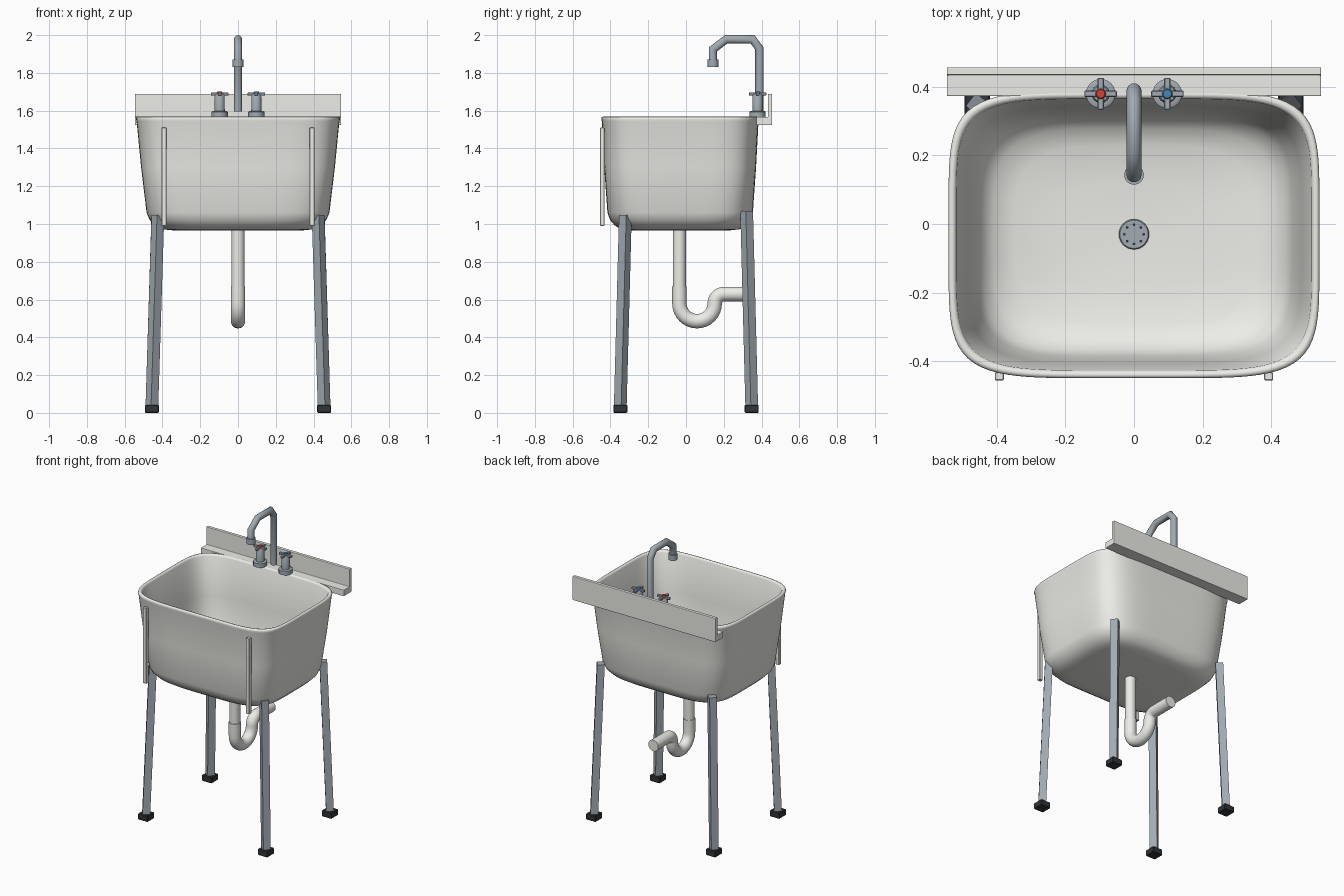
import bpy, bmesh
from math import sin, cos, pi, radians, atan2
from mathutils import Vector

if "Cube" in bpy.data.objects:
    bpy.data.objects.remove(bpy.data.objects["Cube"])

def material(name, color):
    m = bpy.data.materials.new(name)
    m.diffuse_color = (*color, 1)
    m.use_nodes = True
    m.node_tree.nodes["Principled BSDF"].inputs["Base Color"].default_value = m.diffuse_color
    return m

CERAMIC = material("ceramic", (0.84, 0.85, 0.80))
STEEL = material("steel", (0.36, 0.41, 0.45))
RUBBER = material("rubber", (0.03, 0.035, 0.04))
RED = material("red", (0.6, 0.06, 0.04))
BLUE = material("blue", (0.06, 0.24, 0.42))

def loft(name, rings, mat, angle=40):
    """Skin a stack of equal-length rings and cap both ends."""
    bm = bmesh.new()
    vs = [[bm.verts.new(p) for p in r] for r in rings]
    n = len(vs[0])
    for a, b in zip(vs, vs[1:]):
        for i in range(n):
            bm.faces.new((a[i], a[(i + 1) % n], b[(i + 1) % n], b[i]))
    bm.faces.new(vs[0])
    bm.faces.new(vs[-1])
    bmesh.ops.recalc_face_normals(bm, faces=bm.faces)
    me = bpy.data.meshes.new(name)
    bm.to_mesh(me)
    bm.free()
    me.materials.append(mat)
    ob = bpy.data.objects.new(name, me)
    bpy.context.collection.objects.link(ob)
    bpy.ops.object.select_all(action='DESELECT')
    ob.select_set(True)
    bpy.context.view_layer.objects.active = ob
    if angle:
        bpy.ops.object.shade_smooth_by_angle(angle=radians(angle))
    return ob

def bevel(ob, width, segments=1):
    m = ob.modifiers.new("bevel", 'BEVEL')
    m.width, m.segments = width, segments

def box(name, lo, hi, mat, bev=0.002):
    ring = lambda z: [(lo[0], lo[1], z), (hi[0], lo[1], z), (hi[0], hi[1], z), (lo[0], hi[1], z)]
    ob = loft(name, [ring(lo[2]), ring(hi[2])], mat, 0)
    if bev:
        bevel(ob, bev)
    return ob

def turned(name, x, y, profile, mat, seg=24):
    """Round part from (radius, z) pairs."""
    return loft(name, [[(x + r * cos(2 * pi * i / seg), y + r * sin(2 * pi * i / seg), z)
                        for i in range(seg)] for r, z in profile], mat)

def tube(name, path, r, mat, angle=55, seg=24):
    """Mitred round tube along a path of (y, z) points at x = 0."""
    pts = [Vector(p) for p in path]
    rings = []
    for i, p in enumerate(pts):
        d0 = (p - pts[i - 1]).normalized() if i else (pts[1] - p).normalized()
        d1 = (pts[i + 1] - p).normalized() if i < len(pts) - 1 else d0
        t = (d0 + d1).normalized()
        k = r / max(t.dot(d0), 0.5)
        nrm = Vector((-t.y, t.x))
        ring = []
        for j in range(seg):
            a = 2 * pi * j / seg
            q = p + nrm * k * sin(a)
            ring.append((r * cos(a), q.x, q.y))
        rings.append(ring)
    return loft(name, rings, mat, angle)

# Basin: outer shell up, over the rim and down the inside
CY = -0.031
def superellipse(hx, hy, z, n, seg=160):
    out = []
    for i in range(seg):
        a = 2 * pi * (i + 0.5) / seg
        c, s = cos(a), sin(a)
        r = (abs(c) ** n + abs(s) ** n) ** (-1 / n)
        out.append((hx * r * c, CY + hy * r * s, z))
    return out

basin_profile = [
    (0.34, 0.26, 0.966, 4.3), (0.40, 0.315, 0.972, 4.3), (0.44, 0.347, 0.993, 4.4),
    (0.468, 0.371, 1.022, 4.5), (0.484, 0.385, 1.06, 4.6), (0.513, 0.402, 1.30, 5.0),
    (0.537, 0.415, 1.545, 5.4), (0.540, 0.418, 1.556, 5.4), (0.537, 0.415, 1.566, 5.4),
    (0.530, 0.408, 1.568, 5.4), (0.522, 0.400, 1.566, 5.4), (0.517, 0.395, 1.556, 5.4),
    (0.488, 0.374, 1.30, 4.8), (0.460, 0.356, 1.10, 4.5), (0.443, 0.340, 1.056, 4.3),
    (0.41, 0.31, 1.022, 4.0), (0.35, 0.26, 1.003, 3.6), (0.22, 0.16, 0.992, 3.0),
    (0.06, 0.05, 0.988, 2.2)]
loft("basin", [superellipse(*p) for p in basin_profile], CERAMIC, 80)

# Back ledge with upright splash panel (L profile)
profile = [(0.372, 1.524), (0.456, 1.524), (0.456, 1.688), (0.434, 1.688), (0.434, 1.567), (0.372, 1.567)]
ledge = loft("backsplash", [[(x, y, z) for y, z in profile] for x in (-0.545, 0.545)], CERAMIC, 0)
bevel(ledge, 0.003, 2)

# Front strips, legs and feet, mirrored left and right
for sx, side in ((-1, "left"), (1, "right")):
    x = sx * 0.392
    box(f"front_strip_{side}", (x - 0.013, -0.455, 0.99), (x + 0.013, -0.432, 1.51), CERAMIC)
    for sy, end, top in ((-1, "front", 1.048), (1, "back", 1.07)):
        fx, fy = sx * 0.456, sy * 0.348
        turn = atan2(fy, fx) + pi / 4
        rings = []
        for px, py, z in ((fx, fy, 0.03), (sx * 0.424, sy * 0.321, top)):
            rings.append([(px + 0.034 * cos(turn + i * pi / 2), py + 0.034 * sin(turn + i * pi / 2), z)
                          for i in range(4)])
        loft(f"{end}_{side}_leg", rings, STEEL, 0)
        box(f"{end}_{side}_foot", (fx - 0.037, fy - 0.037, 0), (fx + 0.037, fy + 0.037, 0.042),
            RUBBER, 0.004)

# Swan-neck spout and its nozzle collar
tube("spout", [(0.388, 1.595), (0.388, 1.93), (0.352, 1.978), (0.213, 1.978),
               (0.143, 1.925), (0.143, 1.85)], 0.0215, STEEL, 60)
turned("spout_nozzle", 0, 0.143, [(0.0285, 1.832), (0.0285, 1.87)], STEEL)

# Hot and cold taps with cross handles
for x, name, mat in ((-0.097, "hot", RED), (0.097, "cold", BLUE)):
    y = 0.379
    turned(f"{name}_tap_body", x, y, [(0.043, 1.566), (0.043, 1.594), (0.039, 1.597),
                                      (0.027, 1.597), (0.026, 1.682), (0.022, 1.688)], STEEL)
    box(f"{name}_handle_bar_x", (x - 0.047, y - 0.009, 1.680), (x + 0.047, y + 0.009, 1.695), STEEL)
    box(f"{name}_handle_bar_y", (x - 0.009, y - 0.046, 1.680), (x + 0.009, y + 0.046, 1.695), STEEL)
    turned(f"{name}_tap_cap", x, y, [(0.015, 1.68), (0.015, 1.698), (0.012, 1.702)], mat)

# Drain strainer with ring of holes
turned("drain_strainer", 0, -0.03, [(0.044, 0.98), (0.044, 0.994), (0.041, 0.997)], STEEL, 32)
for i in range(8):
    a = i * pi / 4
    turned(f"drain_hole_{i + 1}", 0.028 * cos(a), -0.03 + 0.028 * sin(a),
           [(0.004, 0.99), (0.004, 0.9975)], RUBBER, 10)

# Waste pipe, U-shaped trap and outlet
turned("waste_pipe", 0, -0.035, [(0.0345, 0.66), (0.0345, 0.98)], CERAMIC)
path = [(-0.035, 0.67)]
for i in range(17):
    a = pi + pi * i / 16
    path.append((0.0585 + 0.0935 * cos(a), 0.579 + 0.0935 * sin(a)))
for i in range(1, 9):
    a = pi - pi / 2 * i / 8
    path.append((0.200 + 0.048 * cos(a), 0.579 + 0.05 * sin(a)))
path.append((0.356, 0.629))
tube("trap_pipe", path, 0.038, CERAMIC, 40)
